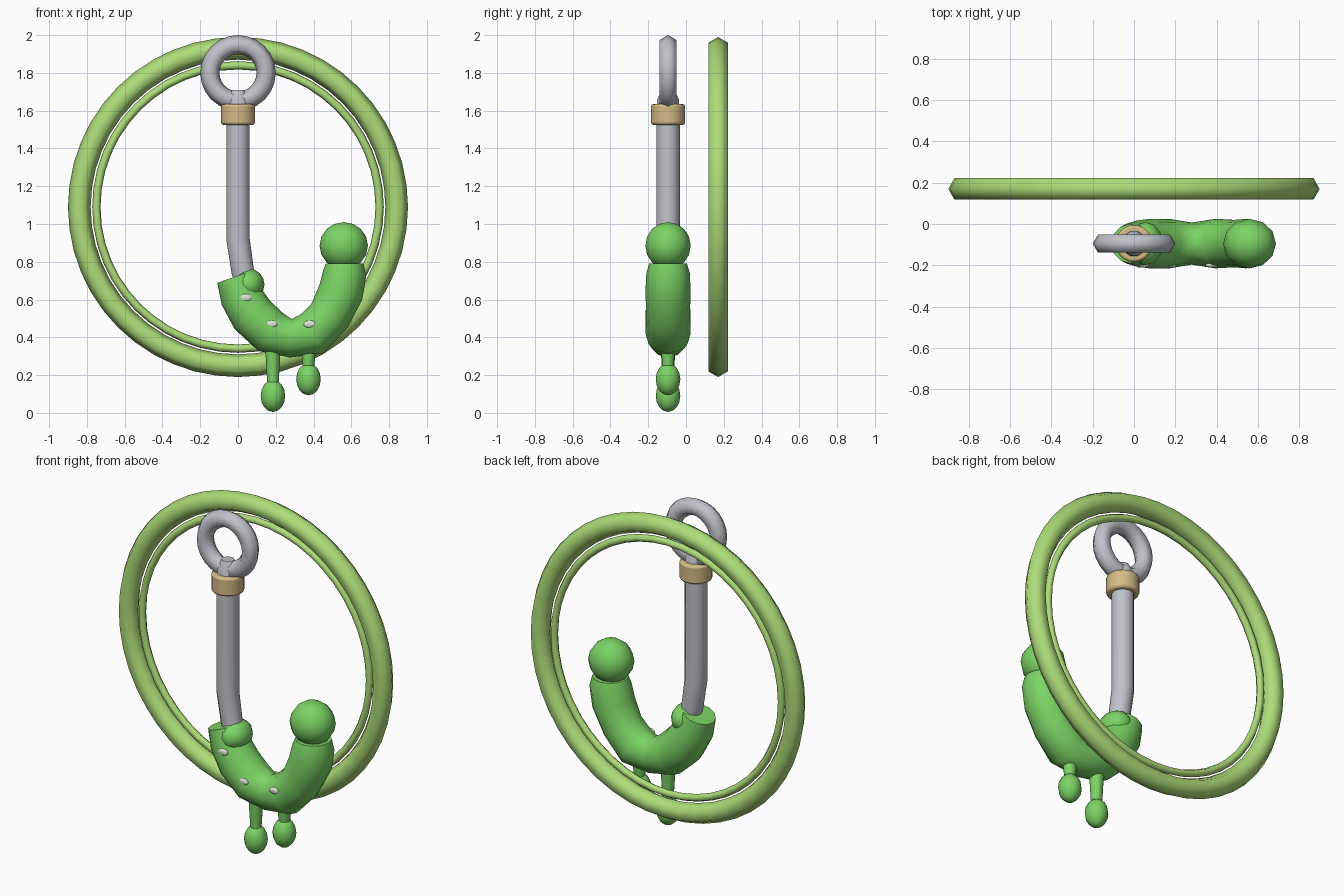
import bpy, bmesh, math
from mathutils import Vector

if "Cube" in bpy.data.objects:
    bpy.data.objects.remove(bpy.data.objects["Cube"])

Y = -0.095  # depth of hook and worm


def material(name, color):
    m = bpy.data.materials.new(name)
    m.diffuse_color = (*color, 1)
    m.use_nodes = True
    m.node_tree.nodes["Principled BSDF"].inputs["Base Color"].default_value = m.diffuse_color
    return m


LIME = material("lime", (0.42, 0.72, 0.19))
GREEN = material("green", (0.20, 0.65, 0.13))
STEEL = material("steel", (0.52, 0.54, 0.58))
TAN = material("tan", (0.66, 0.50, 0.24))
PALE = material("pale", (0.72, 0.78, 0.68))


def finish(ob, name, mat, angle=80):
    ob.name = name
    ob.data.materials.append(mat)
    bpy.ops.object.select_all(action='DESELECT')
    ob.select_set(True)
    bpy.context.view_layer.objects.active = ob
    bpy.ops.object.shade_smooth_by_angle(angle=math.radians(angle))
    return ob


def ring(name, loc, major, minor, segs, mat):
    bpy.ops.mesh.primitive_torus_add(location=loc, rotation=(math.pi / 2, 0, 0),
                                     major_radius=major, minor_radius=minor,
                                     major_segments=segs, minor_segments=6)
    return finish(bpy.context.object, name, mat)


def ball(name, loc, scale, mat, segs=12, rings=8):
    bpy.ops.mesh.primitive_uv_sphere_add(segments=segs, ring_count=rings, radius=1,
                                         location=loc)
    ob = bpy.context.object
    ob.scale = scale
    return finish(ob, name, mat)


def tube(name, path, sides, mat):
    """Sweep a round section along (x, z, radius) points in the hook plane."""
    bm = bmesh.new()
    pts = [Vector((x, Y, z)) for x, z, r in path]
    loops = []
    for i, p in enumerate(pts):
        t = (pts[min(i + 1, len(pts) - 1)] - pts[max(i - 1, 0)]).normalized()
        n = Vector((-t.z, 0, t.x))
        r = path[i][2]
        loops.append([bm.verts.new(p + r * (math.cos(a) * n + math.sin(a) * Vector((0, 1, 0))))
                      for a in (2 * math.pi * k / sides for k in range(sides))])
    for a, b in zip(loops, loops[1:]):
        for k in range(sides):
            j = (k + 1) % sides
            bm.faces.new((a[k], a[j], b[j], b[k]))
    bm.faces.new(loops[0])
    bm.faces.new(loops[-1])
    bmesh.ops.recalc_face_normals(bm, faces=bm.faces)
    me = bpy.data.meshes.new(name)
    bm.to_mesh(me)
    bm.free()
    ob = bpy.data.objects.new(name, me)
    bpy.context.collection.objects.link(ob)
    return finish(ob, name, mat, 60)


# Background hoops
ring("outer_hoop", (0, 0.17, 1.09), 0.84, 0.06, 48, LIME)
ring("inner_hoop", (0, 0.17, 1.09), 0.75, 0.022, 48, LIME)

# Hook: eye, neck, shank and hidden bend
ring("hook_eye", (0, Y, 1.80), 0.149, 0.051, 24, STEEL)
tube("hook_neck", [(0, 1.60, 0.065), (0, 1.66, 0.06), (0, 1.71, 0.035)], 10, STEEL)
tube("hook_shank", [(0, 1.62, 0.062), (0, 1.2, 0.062), (0, 0.92, 0.062), (0.025, 0.75, 0.06),
                    (0.08, 0.56, 0.055), (0.18, 0.44, 0.05), (0.29, 0.40, 0.05),
                    (0.42, 0.45, 0.05), (0.52, 0.58, 0.045), (0.56, 0.76, 0.03)], 12, STEEL)

# Collar
bpy.ops.mesh.primitive_cylinder_add(vertices=20, radius=0.09, depth=0.11, location=(0, Y, 1.58))
collar = bpy.context.object
bev = collar.modifiers.new("bevel", 'BEVEL')
bev.width = 0.012
bev.segments = 2
finish(collar, "collar", TAN, 35)

# Worm body, tail bulb and head
tube("worm_body", [(-0.02, 0.72, 0.095), (0.015, 0.62, 0.112), (0.075, 0.52, 0.12),
                   (0.17, 0.43, 0.12), (0.28, 0.395, 0.102), (0.395, 0.42, 0.12),
                   (0.485, 0.515, 0.115), (0.545, 0.64, 0.12), (0.565, 0.74, 0.115),
                   (0.565, 0.79, 0.10)], 12, GREEN)
ball("worm_tail", (0.055, Y, 0.68), (0.085, 0.105, 0.085), GREEN)
ball("worm_head", (0.56, Y, 0.885), (0.128, 0.12, 0.125), GREEN)

# Hanging drips
for i, (x, z) in enumerate(((0.185, 0.09), (0.373, 0.178)), 1):
    tube(f"drip_stem_{i}", [(x, 0.38, 0.043), (x, z + 0.06, 0.03)], 10, GREEN)
    ball(f"drip_{i}", (x, Y, z), (0.065, 0.065, 0.085), GREEN)

# Pale spots on the front of the worm
for i, (x, z) in enumerate(((0.04, 0.61), (0.175, 0.47), (0.38, 0.47)), 1):
    ball(f"spot_{i}", (x, Y - 0.105, z), (0.035, 0.012, 0.02), PALE, 10, 6)
